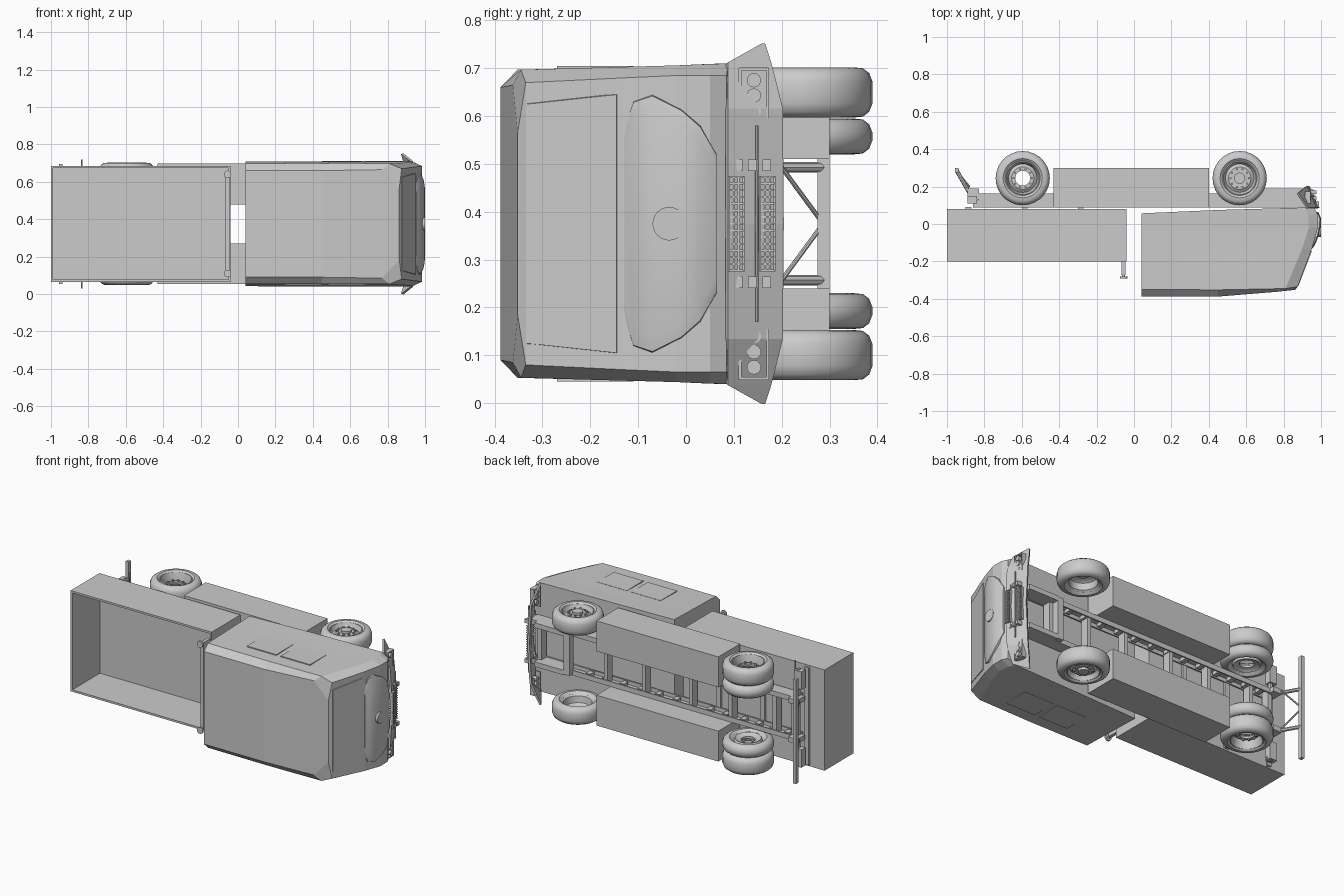
import bpy, bmesh, math
from mathutils import Vector, Matrix

if "Cube" in bpy.data.objects:
    bpy.data.objects.remove(bpy.data.objects["Cube"])

ZC = 0.375  # the truck lies on its side: x = length, -y = roof, z = width


def finish(name, bm, smooth=False):
    bmesh.ops.recalc_face_normals(bm, faces=bm.faces[:])
    me = bpy.data.meshes.new(name)
    bm.to_mesh(me)
    bm.free()
    ob = bpy.data.objects.new(name, me)
    bpy.context.collection.objects.link(ob)
    if smooth:
        bpy.ops.object.select_all(action='DESELECT')
        ob.select_set(True)
        bpy.context.view_layer.objects.active = ob
        bpy.ops.object.shade_smooth_by_angle(angle=math.radians(35))
    return ob


def add_box(bm, x0, x1, y0, y1, z0, z1):
    m = Matrix.Translation(((x0 + x1) / 2, (y0 + y1) / 2, ZC + (z0 + z1) / 2))
    bmesh.ops.create_cube(bm, size=1, matrix=m @ Matrix.Diagonal((x1 - x0, y1 - y0, z1 - z0, 1)))


def boxes(name, *items):
    bm = bmesh.new()
    for b in items:
        add_box(bm, *b)
    return finish(name, bm)


def add_rod(bm, a, b, r, seg=8):
    a, b = Vector(a), Vector(b)
    d = b - a
    m = Matrix.Translation((a + b) / 2 + Vector((0, 0, ZC))) @ d.to_track_quat('Z', 'Y').to_matrix().to_4x4()
    bmesh.ops.create_cone(bm, cap_ends=True, segments=seg, radius1=r, radius2=r, depth=d.length, matrix=m)


def rods(name, items, r, seg=8, smooth=True):
    bm = bmesh.new()
    for a, b in items:
        add_rod(bm, a, b, r, seg)
    return finish(name, bm, smooth)


def loft(name, halves, smooth=False):
    """Skin half-rings of (x, y, half width), mirrored across the truck's centre."""
    bm = bmesh.new()
    rings = []
    for h in halves:
        pts = [(x, y, ZC + w) for x, y, w in h] + [(x, y, ZC - w) for x, y, w in reversed(h)]
        rings.append([bm.verts.new(p) for p in pts])
    n = len(rings[0])
    for a, b in zip(rings, rings[1:]):
        for i in range(n):
            j = (i + 1) % n
            bm.faces.new((a[i], a[j], b[j], b[i]))
    for r in (rings[0], rings[-1]):
        for i in range(n // 2 - 1):
            bm.faces.new((r[i], r[i + 1], r[n - 2 - i], r[n - 1 - i]))
    return finish(name, bm, smooth)


def lathe(name, prof, x, y, z, side, seg):
    """Spin a closed (radius, outward offset) profile about z."""
    bm = bmesh.new()
    rings = []
    for k in range(seg):
        a = 2 * math.pi * k / seg
        rings.append([bm.verts.new((x + r * math.cos(a), y + r * math.sin(a), ZC + side * (z + h))) for r, h in prof])
    n = len(prof)
    for k in range(seg):
        a, b = rings[k], rings[(k + 1) % seg]
        for i in range(n):
            j = (i + 1) % n
            bm.faces.new((a[i], a[j], b[j], b[i]))
    return finish(name, bm, True)


# Cab body, roof ring to bottom ring
loft("cab_body", [
    [(.04, -.388, .285), (.45, -.388, .285), (.77, -.362, .29), (.862, -.352, .19)],
    [(.04, -.35, .322), (.45, -.352, .322), (.81, -.345, .322), (.875, -.335, .295)],
    [(.04, -.13, .328), (.45, -.13, .328), (.90, -.13, .328), (.952, -.13, .305)],
    [(.04, -.02, .331), (.45, -.02, .331), (.935, -.02, .331), (.983, -.02, .31)],
    [(.04, .035, .333), (.45, .045, .334), (.93, .05, .334), (.982, .05, .31)],
    [(.04, .057, .333), (.45, .075, .335), (.915, .088, .335), (.965, .085, .31)],
])
# Raised nose panel with a plain round cap
nose = [(-.13, .20, .955), (-.11, .262, .968), (-.07, .275, .985), (-.01, .245, .998),
        (.03, .21, 1.0), (.065, .15, .985)]
loft("nose_panel", [[(x - .04, y, w), (x - .006, y, w - .008), (x, y, w - .04)] for y, w, x in nose], True)
rods("nose_cap", [((.97, -.035, 0), (1.0, -.035, 0))], .035, 24)
# Windscreen sheet and thin door windows
loft("windscreen", [
    [(.85, -.335, .26), (.879, -.332, .25)],
    [(.90, -.14, .275), (.951, -.145, .27)],
])
boxes("door_windows", *[(x0, x1, -.27, -.11, s * .327 - .003, s * .327 + .003)
                        for s in (1, -1) for x0, x1 in ((.25, .45), (.48, .68))])

# Open cargo bed
t = .012
boxes("cargo_bed",
      (-1, -.04, .08 - t, .08, -.31, .31),
      (-1, -.04, -.2, .08 - t, .31 - t, .31), (-1, -.04, -.2, .08 - t, -.31, t - .31),
      (-1, -1 + t, -.2, .08 - t, t - .31, .31 - t), (-.04 - t, -.04, -.2, .08 - t, t - .31, .31 - t))
boxes("headboard", (-.066, -.046, -.272, -.2, -.27, .27))
for s in (1, -1):
    rods("beacon_foot", [((-.056, -.285, s * .265), (-.056, -.27, s * .265))], .009, 12)
    rods("beacon", [((-.056, -.292, s * .265), (-.056, -.282, s * .265))], .02, 20)

# Chassis rails, cross members and side boxes
for s in (1, -1):
    a, b = sorted((s * .105, s * .135))
    m = s * .128
    boxes("chassis_rail", (-.86, .95, .088, .096, a, b), (-.86, .95, .155, .163, a, b),
          (-.86, .95, .09, .16, min(m, s * .135), max(m, s * .135)))
    boxes("front_rail_bracket", (.70, .90, .10, .19, a, b))
    boxes("rail_fittings", *[(x, x + .03, .105, .145, s * .118 - .012, s * .118 + .012)
                             for x in (-.8, -.7, -.6, -.5, -.38, -.27, -.15, -.04, .08, .2, .32, .44, .55)])
    boxes("side_box", (-.43, .40, .088, .30, *sorted((s * .135, s * .322))))
boxes("cross_members", *[(x, x + .025, .10, .15, -.13, .13) for x in (-.85, -.72, -.42, -.15, .17, .43, .70, .88)])
boxes("front_saddle", (.66, .70, .15, .19, -.13, .13))
boxes("bed_supports", *[(x, x + .03, .078, .092, -.3, .3) for x in (-.9, -.6, -.3)])

# Wheels
def wheel(name, x, z0, z1, side, front):
    w, c = (z1 - z0) / 2, (z0 + z1) / 2
    y = .245
    lathe(name + "_tyre", [(.09, -w + .012), (.105, -w), (.125, -w + .002), (.138, -w + .012), (.145, -w + .03),
                           (.145, w - .03), (.138, w - .012), (.125, w - .002), (.105, w), (.09, w - .012)],
          x, y, c, side, 28)
    d = w - .022 if front else w - .045
    hole = .012 if front else .04
    lathe(name + "_rim", [(.093, w - .008), (.088, w - .006), (.08, w - .03), (.076, d - .012), (.06, d), (hole, d),
                          (hole, d - .012), (.06, d - .014), (.074, d - .024), (.08, -w + .02), (.093, -w + .01)],
          x, y, c, side, 28)
    bm = bmesh.new()
    for k in range(10):
        a = 2 * math.pi * k / 10
        px, py = x + .05 * math.cos(a), y + .05 * math.sin(a)
        add_rod(bm, (px, py, side * (c + d - .004)), (px, py, side * (c + d + .009)), .006, 6)
    if front:
        add_rod(bm, (x, y, side * (c + d - .02)), (x, y, side * (c + d + .014)), .03, 16)
    finish(name + "_bolts", bm)


for s in (1, -1):
    wheel("front_wheel", .565, .222, .327, s, True)
    wheel("rear_outer_wheel", -.595, .222, .327, s, False)
    wheel("rear_inner_wheel", -.595, .145, .22, s, False)

# Front bumper, a swept plate with pointed wing tips
def bumper_x(y, z):
    return .985 - (y - .085) * .45 - .5 * max(0, abs(z) - .20) ** 1.1


bm = bmesh.new()
cols = [(-.375, .157, .163), (-.335, .085, .176), (-.24, .085, .2), (0, .085, .202),
        (.24, .085, .2), (.335, .085, .176), (.375, .157, .163)]
grid = [[bm.verts.new((bumper_x(y, z), y, ZC + z)) for y in (y0, (y0 + y1) / 2, y1)] for z, y0, y1 in cols]
for a, b in zip(grid, grid[1:]):
    for i in range(2):
        bm.faces.new((a[i], a[i + 1], b[i + 1], b[i]))
ob = finish("front_bumper", bm)
mod = ob.modifiers.new("thickness", 'SOLIDIFY')
mod.thickness = .012
mod.offset = 0

# Headlights in bezels
for s in (1, -1):
    fx = bumper_x(.14, .27)
    boxes("headlight_bezel",
          (fx - .02, fx + .012, .110, .116, *sorted((s * .20, s * .325))),
          (fx - .02, fx + .008, .168, .174, *sorted((s * .22, s * .325))),
          (fx - .02, fx + .010, .112, .172, *sorted((s * .32, s * .327))))
    rods("headlights", [((fx - .02, .142, s * z), (fx + .014, .142, s * z)) for z in (.235, .268, .3)], .015, 14)

# Grille mesh: two bands of slats, plus the slim bumper bar and tow hooks
for y0, y1 in ((.09, .12), (.155, .185)):
    items = []
    for k in range(15):
        z = -.098 + .014 * k
        x = bumper_x((y0 + y1) / 2, z)
        items.append((x - .006, x + .012, y0, y1, z - .002, z + .002))
    for k in range(4):
        y = y0 + (y1 - y0) * k / 3
        x = bumper_x(y, 0)
        items.append((x - .006, x + .012, y - .002, y + .002, -.1, .1))
    boxes("grille_band", *items)
rods("bumper_bar", [((.968, .148, -.205), (.968, .148, .205))], .004)
boxes("tow_hooks", *[(.945, .975, y, y + .018, s * .122 - .012, s * .122 + .012)
                     for s in (1, -1) for y in (.10, .13, .16)])

# Rear underrun bar, arms, mounts and tail lights
boxes("rear_bar", (-.958, -.938, .275, .30, -.32, .32))
rods("rear_arms", [((-.87, .15, s * .118), (-.948, .285, s * .118)) for s in (1, -1)], .011)
rods("rear_braces", [((-.88, .2, s * .118), (-.945, .278, s * .012)) for s in (1, -1)], .005)
boxes("rear_mounts", *[(-.89, -.83, .115, .19, s * .12 - .015, s * .12 + .015) for s in (1, -1)])
boxes("tail_lights", *[(-.89, -.84, .11, .15, s * .24 - .055, s * .24 + .055) for s in (1, -1)])
boxes("tail_light_bar", (-.865, -.85, .12, .14, -.3, .3))
rods("marker_stalks", [((-.835, .13, s * .28), (-.835, .13, s * .345)) for s in (1, -1)], .004)
